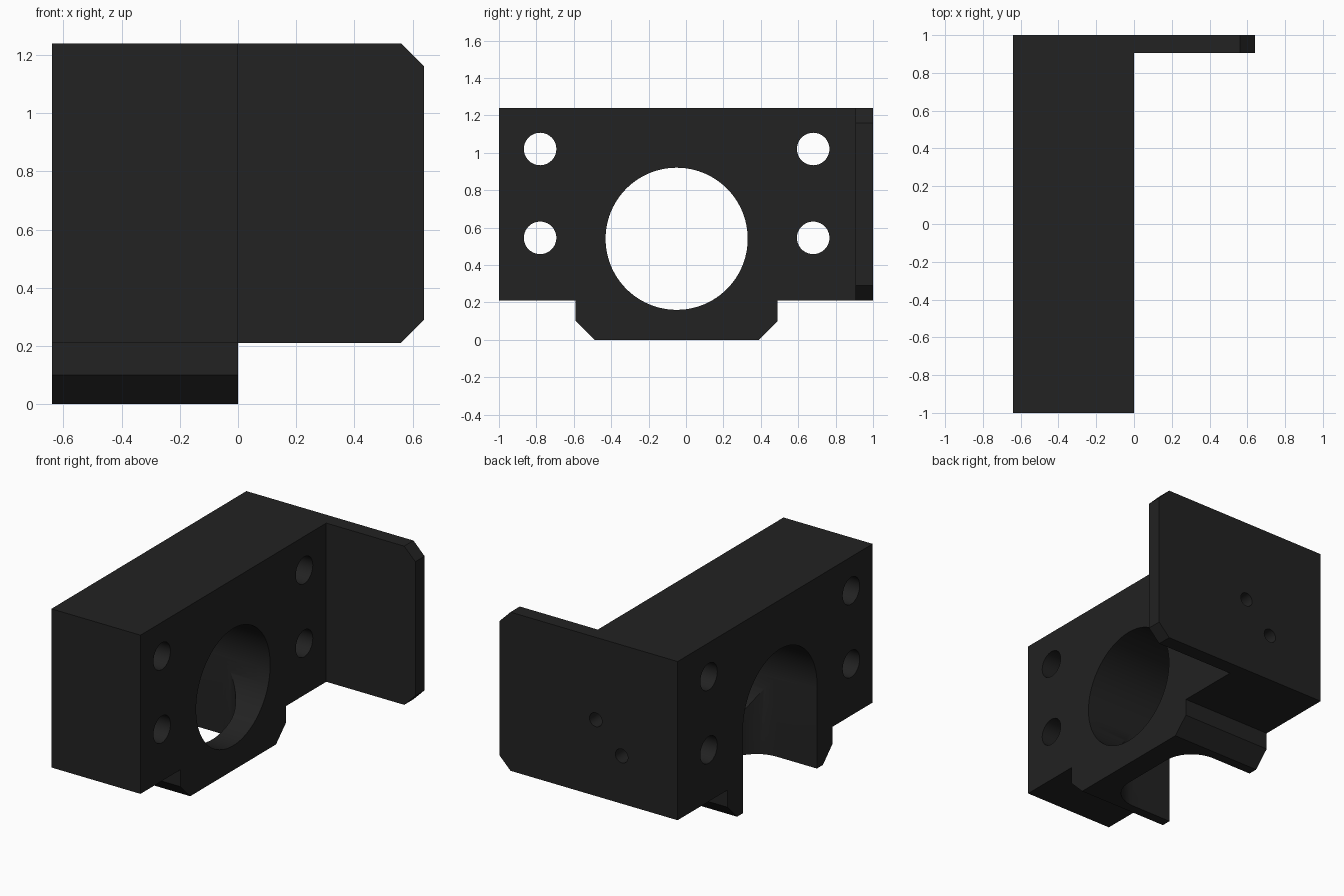
import bpy, bmesh, math
from mathutils import Vector

if "Cube" in bpy.data.objects:
    bpy.data.objects.remove(bpy.data.objects["Cube"])

black = bpy.data.materials.new("matte_black")
black.diffuse_color = (0.016, 0.016, 0.016, 1)
black.use_nodes = True
black.node_tree.nodes["Principled BSDF"].inputs["Base Color"].default_value = black.diffuse_color


def prism(name, points, sweep):
    """Solid made by sweeping a closed outline along a vector."""
    bm = bmesh.new()
    face = bm.faces.new([bm.verts.new(p) for p in points])
    ext = bmesh.ops.extrude_face_region(bm, geom=[face])
    moved = [v for v in ext["geom"] if isinstance(v, bmesh.types.BMVert)]
    bmesh.ops.translate(bm, verts=moved, vec=Vector(sweep))
    bmesh.ops.recalc_face_normals(bm, faces=bm.faces)
    mesh = bpy.data.meshes.new(name)
    bm.to_mesh(mesh)
    bm.free()
    mesh.materials.append(black)
    obj = bpy.data.objects.new(name, mesh)
    bpy.context.collection.objects.link(obj)
    return obj


def arc(cx, cy, r, a0, a1, n):
    return [(cx + r * math.cos(math.radians(a0 + (a1 - a0) * i / n)),
             cy + r * math.sin(math.radians(a0 + (a1 - a0) * i / n)))
            for i in range(n + 1)]


def combine(target, other, operation):
    """Boolean the other solid into the target and remove it."""
    mod = target.modifiers.new("combine", 'BOOLEAN')
    mod.operation, mod.solver, mod.object = operation, 'EXACT', other
    bpy.context.view_layer.objects.active = target
    bpy.ops.object.modifier_apply(modifier=mod.name)
    bpy.data.objects.remove(other, do_unlink=True)


X0, X1, ZB, ZT = -0.64, 0.64, 0.21, 1.24
CY, CZ, R = -0.05, 0.54, 0.38

# Main block with the chamfered lower tab
half = [(1.0, ZT), (1.0, ZB), (0.49, ZB), (0.49, 0.10), (0.39, 0.0)]
left = [(-0.49, 0.0), (-0.59, 0.10), (-0.59, ZB), (-1.0, ZB), (-1.0, ZT)]
bracket = prism("mounting_bracket", [(X0, y, z) for y, z in half + left], (0.64, 0, 0))

# Side plate with clipped outer corners
c = 0.08
plate = [(-0.1, ZB), (X1 - c, ZB), (X1, ZB + c), (X1, ZT - c), (X1 - c, ZT), (-0.1, ZT)]
combine(bracket, prism("side_plate", [(x, 0.905, z) for x, z in plate], (0, 0.095, 0)), 'UNION')

# Slot open to the rear and below, with rounded inner corners
w, xe, f = R - 0.002, -0.15, 0.20
slot = [(X0 - 0.1, CY - w)] + arc(xe - f, CY - w + f, f, -90, 0, 12) \
    + arc(xe - f, CY + w - f, f, 0, 90, 12) + [(X0 - 0.1, CY + w)]
combine(bracket, prism("slot_cutter", [(x, y, -0.1) for x, y in slot], (0, 0, CZ + 0.11)), 'DIFFERENCE')

# Large bore and four bolt holes, all running through along x
holes = [(CY, CZ, R, 96)] + [(y, z, 0.087, 40) for y in (-0.78, 0.68) for z in (0.545, 1.02)]
for y, z, r, n in holes:
    ring = arc(y, z, r, 0, 360, n)[:-1]
    combine(bracket, prism("hole_cutter", [(X0 - 0.1, a, b) for a, b in ring], (0.84, 0, 0)), 'DIFFERENCE')

# Two small blind holes in the plate side
for x, z in ((-0.052, 0.705), (-0.238, 0.52)):
    ring = arc(x, z, 0.045, 0, 360, 24)[:-1]
    combine(bracket, prism("pin_cutter", [(a, 0.88, b) for a, b in ring], (0, 0.2, 0)), 'DIFFERENCE')

bpy.ops.object.select_all(action='DESELECT')
bracket.select_set(True)
bpy.context.view_layer.objects.active = bracket
bpy.ops.object.shade_smooth_by_angle(angle=math.radians(30))
